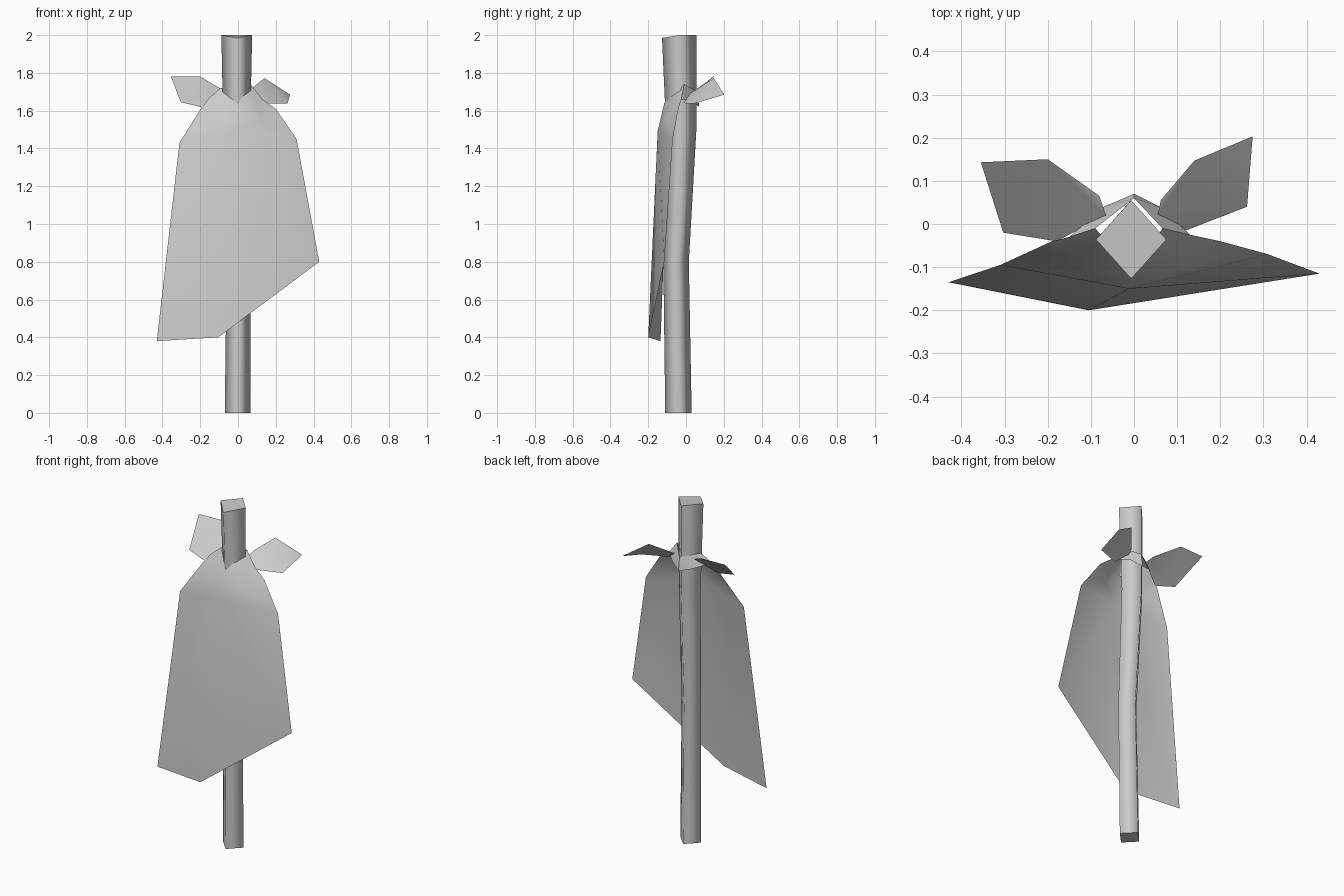
import bpy
import bmesh
from mathutils import Vector

cube = bpy.data.objects.get("Cube")
if cube:
    bpy.data.objects.remove(cube, do_unlink=True)

# One plain grey for wood and cloth
grey = bpy.data.materials.new("plain_grey")
grey.use_nodes = True
colour = (0.6, 0.6, 0.6, 1)
grey.diffuse_color = colour
grey.node_tree.nodes["Principled BSDF"].inputs["Base Color"].default_value = colour


def finish(name, bm, smooth=True):
    """Turn a bmesh into a linked, shaded object."""
    mesh = bpy.data.meshes.new(name)
    for face in bm.faces:
        face.smooth = smooth
    bm.to_mesh(mesh)
    bm.free()
    mesh.materials.append(grey)
    obj = bpy.data.objects.new(name, mesh)
    bpy.context.collection.objects.link(obj)
    return obj


def sheet(name, points, faces, facing):
    """Open cloth surface made of named points, turned towards one direction."""
    bm = bmesh.new()
    verts = {key: bm.verts.new(co) for key, co in points.items()}
    for keys in faces:
        bm.faces.new([verts[k] for k in keys.split()])
    bmesh.ops.recalc_face_normals(bm, faces=bm.faces)
    total = sum((f.normal * f.calc_area() for f in bm.faces), Vector())
    if total.dot(Vector(facing)) < 0:
        bmesh.ops.reverse_faces(bm, faces=bm.faces)
    return finish(name, bm)


# Post: slightly bent, diamond section (height, right, left, front, back)
sections = [
    (0, -.07, .065, -.11, .03),
    (.8, -.06, .065, -.12, .015),
    (1.5, -.078, .064, -.105, .055),
    (2, -.088, .075, -.127, .055),
]
bm = bmesh.new()
rings = []
for z, right, left, front, back in sections:
    cx, cy = (right + left) / 2, (front + back) / 2
    ring = [(right, cy), (cx, front), (left, cy), (cx, back)]
    rings.append([bm.verts.new((x, y, z)) for x, y in ring])
rings[-1][1].co.z -= .015
for low, high in zip(rings, rings[1:]):
    for i in range(4):
        j = (i + 1) % 4
        bm.faces.new((low[i], low[j], high[j], high[i]))
caps = [bm.faces.new(rings[0][::-1]), bm.faces.new(rings[-1])]
for cap in caps:
    for edge in cap.edges:
        edge.smooth = False
finish("post", bm)

# Draped cloth: neck ring, collar rim, shoulders and a slanting hem
cloth = {
    "neck_front": (0, -.115, 1.64),
    "neck_left": (.066, -.01, 1.74),
    "neck_back": (0, .06, 1.7),
    "neck_right": (-.09, -.01, 1.72),
    "chest": (-.01, -.15, 1.49),
    "fold_left": (.12, -.1, 1.55),
    "side_left": (.13, -.025, 1.66),
    "nape_left": (.06, .04, 1.65),
    "nape": (0, .07, 1.62),
    "nape_right": (-.07, .04, 1.64),
    "side_right": (-.15, -.03, 1.67),
    "fold_right": (-.14, -.1, 1.57),
    "top_left": (.2, -.04, 1.61),
    "shoulder_left": (.31, -.07, 1.45),
    "hem_left": (.43, -.115, .8),
    "hem_front": (-.105, -.2, .4),
    "hem_right": (-.43, -.135, .38),
    "shoulder_right": (-.31, -.095, 1.43),
    "top_right": (-.19, -.04, 1.62),
}
faces = [
    "chest hem_front hem_left",
    "chest hem_right hem_front",
]
for side, hem in (("left", "hem_left"), ("right", "hem_right")):
    faces += [f.replace("*", side) for f in (
        "neck_front chest fold_*",
        "neck_front fold_* neck_*",
        "neck_* fold_* side_*",
        "neck_* side_* nape_*",
        "neck_* nape_* neck_back",
        "neck_back nape_* nape",
        "fold_* shoulder_* top_* side_*",
        "chest shoulder_* fold_*",
        "chest hem_* shoulder_*",
    )]
drape = sheet("draped_cloth", cloth, faces, (0, -1, 0))

# Two loose ends of the knot behind the neck
ends = {
    "left_knot_end": [(.055, .02, 1.69), (.062, .055, 1.71), (.14, .147, 1.772),
                      (.275, .203, 1.685), (.262, .04, 1.637), (.12, -.015, 1.64)],
    "right_knot_end": [(-.065, .02, 1.69), (-.08, .065, 1.71), (-.2, .15, 1.78),
                       (-.355, .143, 1.78), (-.303, -.02, 1.645), (-.18, -.04, 1.615)],
}
for name, outline in ends.items():
    points = dict(zip("abcdef", outline))
    sheet(name, points, ["a b c", "a c e f", "c d e"], (0, 0, 1))

# Keep the cloth's sharp folds crisp
bpy.ops.object.select_all(action="DESELECT")
drape.select_set(True)
bpy.context.view_layer.objects.active = drape
bpy.ops.object.shade_smooth_by_angle(angle=.7)
